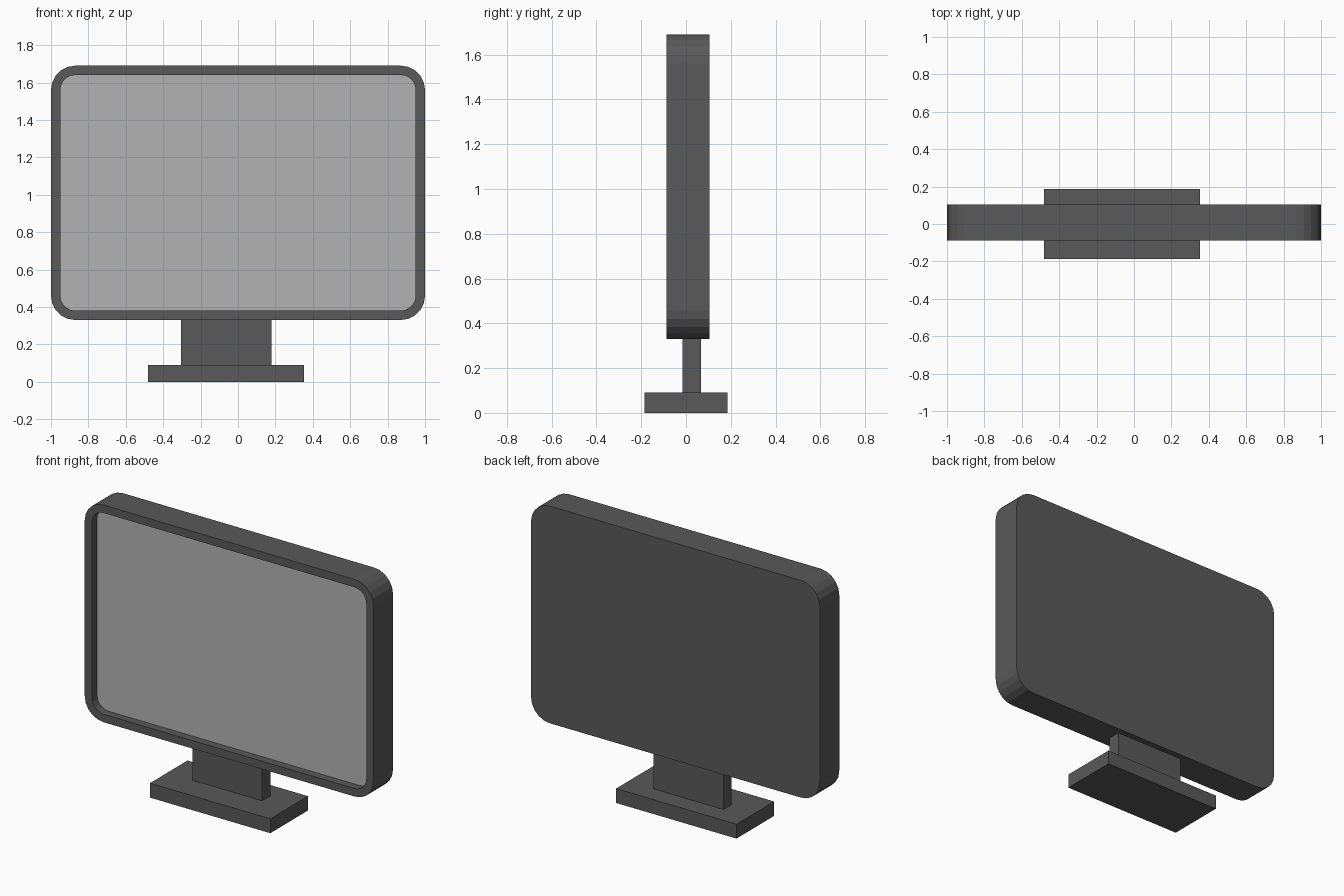
import bpy, bmesh, math

if "Cube" in bpy.data.objects:
    bpy.data.objects.remove(bpy.data.objects["Cube"])

ZC = 1.01                        # height of the panel centre
FRONT, BACK, SCREEN_Y = -0.088, 0.105, -0.038


def material(name, grey):
    m = bpy.data.materials.new(name)
    m.diffuse_color = (grey, grey, grey, 1)
    m.use_nodes = True
    m.node_tree.nodes["Principled BSDF"].inputs["Base Color"].default_value = m.diffuse_color
    return m


def add_object(name, bm, mat):
    bmesh.ops.recalc_face_normals(bm, faces=bm.faces)
    me = bpy.data.meshes.new(name)
    bm.to_mesh(me)
    bm.free()
    me.materials.append(mat)
    ob = bpy.data.objects.new(name, me)
    bpy.context.collection.objects.link(ob)
    return ob


def rounded_loop(bm, half_w, half_h, r, y, seg=5):
    """Rounded rectangle in the xz plane, counter-clockwise seen from the front."""
    verts = []
    for i, (sx, sz) in enumerate([(1, 1), (-1, 1), (-1, -1), (1, -1)]):
        for k in range(seg + 1):
            a = math.radians(90) * (i + k / seg)
            verts.append(bm.verts.new((sx * (half_w - r) + r * math.cos(a), y,
                                       ZC + sz * (half_h - r) + r * math.sin(a))))
    return verts


def bridge(bm, a, b):
    n = len(a)
    for i in range(n):
        j = (i + 1) % n
        bm.faces.new((a[i], a[j], b[j], b[i]))


def box(name, x, y, z, mat):
    bm = bmesh.new()
    bmesh.ops.create_cube(bm, size=1)
    for v in bm.verts:
        v.co = [(lo + hi) / 2 + c * (hi - lo) for c, (lo, hi) in zip(v.co, (x, y, z))]
    return add_object(name, bm, mat)


dark = material("dark_grey", 0.1)
light = material("screen_grey", 0.45)
OUTER = (1.0, 0.68, 0.13)
INNER = (0.95, 0.63, 0.08)

# Housing: back panel, rounded sides, front bezel and recess wall
bm = bmesh.new()
loops = [rounded_loop(bm, *OUTER, BACK), rounded_loop(bm, *OUTER, FRONT),
         rounded_loop(bm, *INNER, FRONT), rounded_loop(bm, *INNER, SCREEN_Y)]
bm.faces.new(loops[0])
for a, b in zip(loops, loops[1:]):
    bridge(bm, a, b)
add_object("housing", bm, dark)

# Screen: recessed panel facing the front
bm = bmesh.new()
face = bm.faces.new(rounded_loop(bm, *INNER, SCREEN_Y))
screen = add_object("screen", bm, light)
if screen.data.polygons[0].normal.y > 0:
    screen.data.flip_normals()

# Stand
box("stand_neck", (-0.305, 0.178), (-0.015, 0.067), (0.09, 0.33), dark)
box("stand_base", (-0.48, 0.354), (-0.186, 0.186), (0, 0.09), dark)
